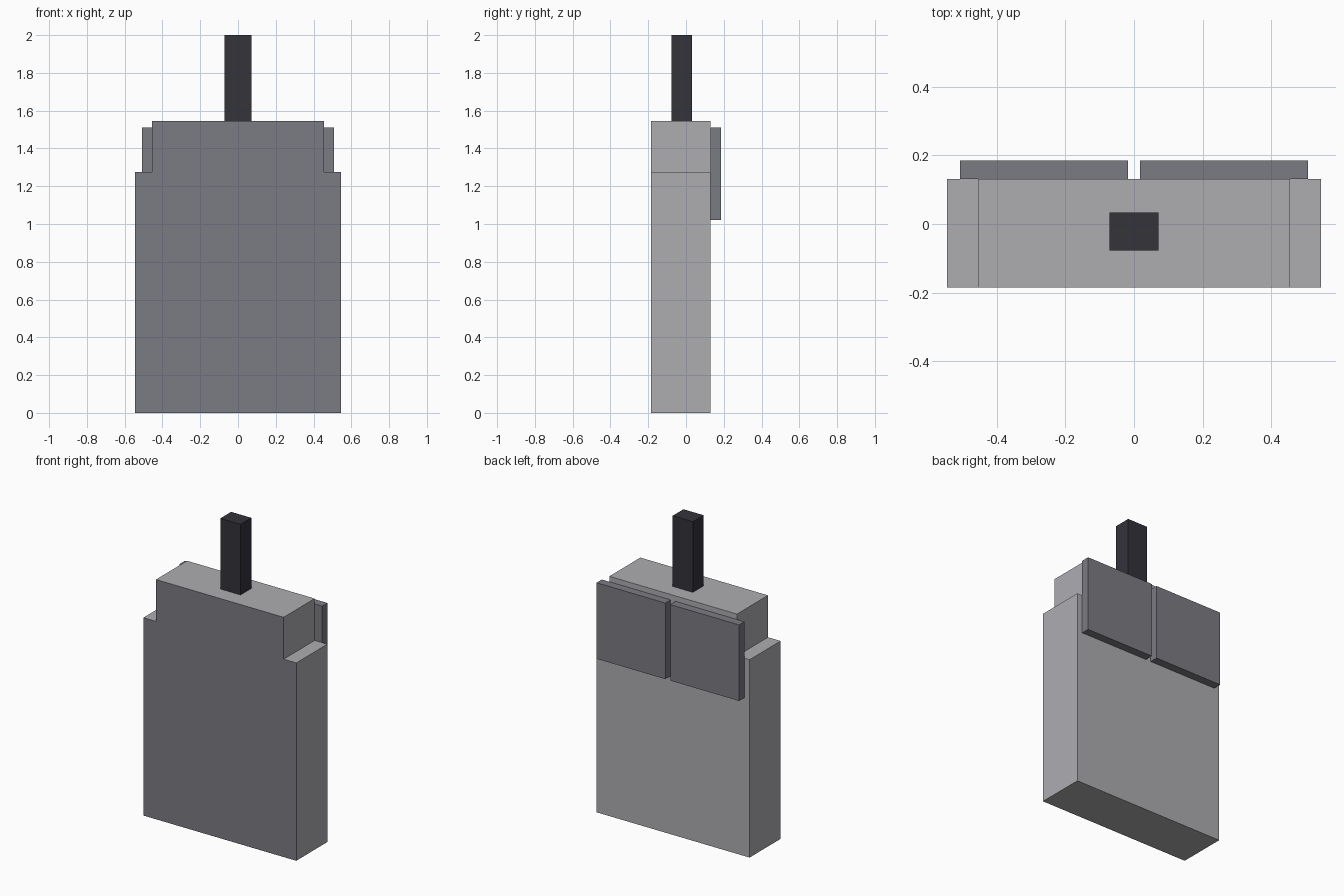
import bpy, bmesh

if "Cube" in bpy.data.objects:
    bpy.data.objects.remove(bpy.data.objects["Cube"])


def material(name, color):
    m = bpy.data.materials.new(name)
    m.diffuse_color = (*color, 1)
    m.use_nodes = True
    m.node_tree.nodes["Principled BSDF"].inputs["Base Color"].default_value = m.diffuse_color
    return m


light_grey = material("light grey", (0.42, 0.418, 0.44))
mid_grey = material("mid grey", (0.198, 0.198, 0.227))
charcoal = material("charcoal", (0.034, 0.033, 0.042))


def extrude_profile(name, profile, y0, y1, mats):
    """Extrude an x-z outline along y."""
    bm = bmesh.new()
    face = bm.faces.new([bm.verts.new((x, y0, z)) for x, z in profile])
    ext = bmesh.ops.extrude_face_region(bm, geom=[face], use_keep_orig=True)
    verts = [g for g in ext["geom"] if isinstance(g, bmesh.types.BMVert)]
    bmesh.ops.translate(bm, verts=verts, vec=(0, y1 - y0, 0))
    bmesh.ops.recalc_face_normals(bm, faces=bm.faces)
    mesh = bpy.data.meshes.new(name)
    bm.to_mesh(mesh)
    bm.free()
    for m in mats:
        mesh.materials.append(m)
    obj = bpy.data.objects.new(name, mesh)
    bpy.context.collection.objects.link(obj)
    return obj


def rect(x0, x1, z0, z1):
    return [(x0, z0), (x1, z0), (x1, z1), (x0, z1)]


# Stepped main case, with a darker front face
half = [(0.545, 0), (0.545, 1.275), (0.455, 1.275), (0.455, 1.545)]
outline = half + [(-x, z) for x, z in reversed(half)]
case = extrude_profile("case", outline, -0.185, 0.131, [light_grey, mid_grey])
for p in case.data.polygons:
    if p.normal.y < -0.9:
        p.material_index = 1

# Pair of plates on the back
for side, x0, x1 in (("left", -0.508, -0.018), ("right", 0.018, 0.508)):
    extrude_profile("back_plate_" + side, rect(x0, x1, 1.02, 1.51),
                    0.131, 0.185, [mid_grey])

# Square antenna on top
extrude_profile("antenna", rect(-0.072, 0.072, 1.545, 2.0),
                -0.077, 0.033, [charcoal])
